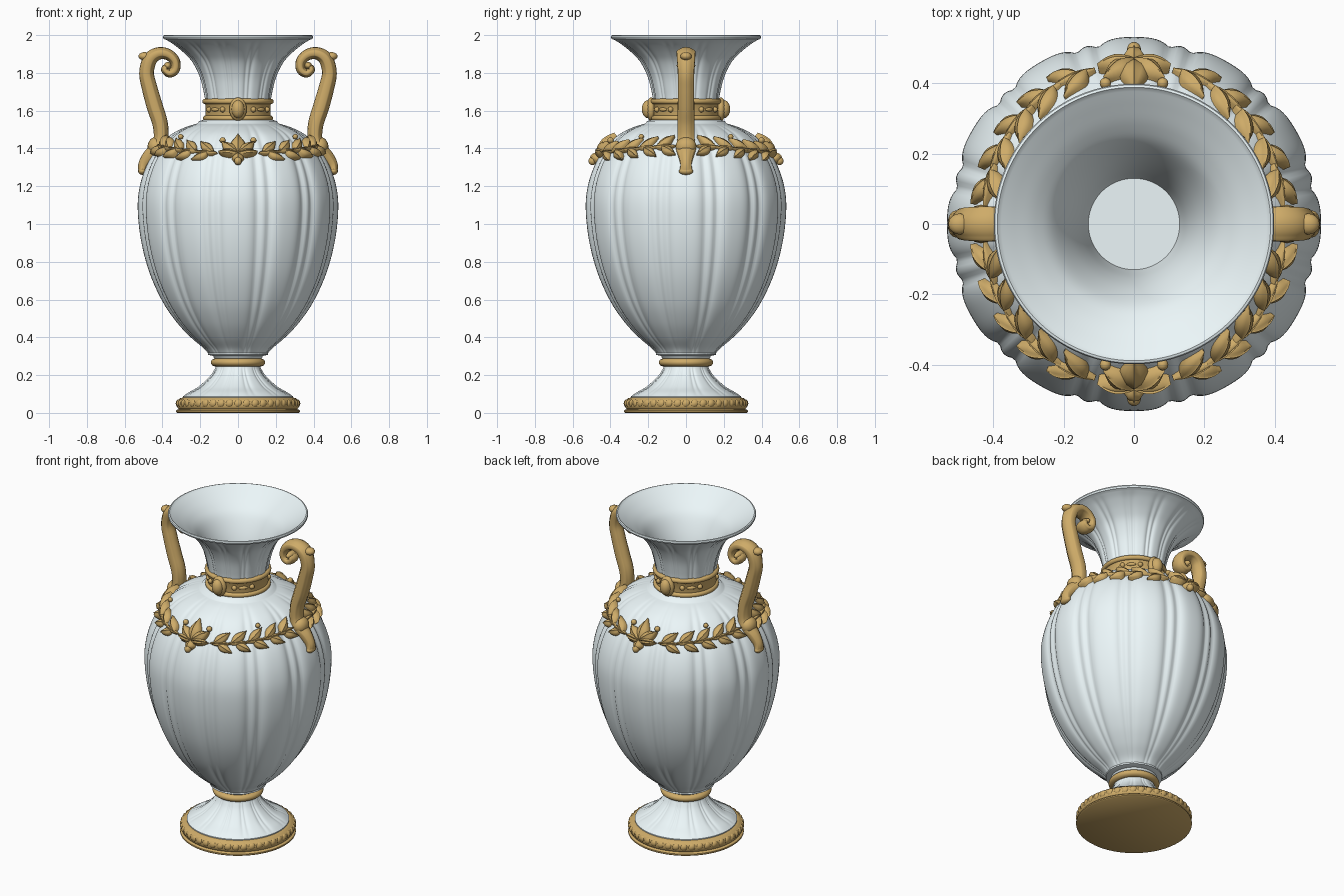
import bpy, bmesh
from math import sin, cos, pi, radians, degrees, sqrt, copysign
from mathutils import Matrix, Vector

if "Cube" in bpy.data.objects:
    bpy.data.objects.remove(bpy.data.objects["Cube"])


def material(name, col):
    m = bpy.data.materials.new(name)
    m.diffuse_color = (*col, 1)
    m.use_nodes = True
    m.node_tree.nodes["Principled BSDF"].inputs["Base Color"].default_value = m.diffuse_color
    return m


WHITE = material("white_glaze", (0.84, 0.93, 0.95))
GOLD = material("gold", (0.62, 0.41, 0.14))


def finish(name, bm, mat, angle=40):
    bmesh.ops.recalc_face_normals(bm, faces=bm.faces[:])
    me = bpy.data.meshes.new(name)
    bm.to_mesh(me)
    bm.free()
    me.materials.append(mat)
    ob = bpy.data.objects.new(name, me)
    bpy.context.collection.objects.link(ob)
    bpy.ops.object.select_all(action='DESELECT')
    ob.select_set(True)
    bpy.context.view_layer.objects.active = ob
    bpy.ops.object.shade_smooth_by_angle(angle=radians(angle))
    return ob


def smooth(pts, n=5):
    """Catmull-Rom curve through tuples of any length."""
    out = []
    for i in range(len(pts) - 1):
        p = [pts[max(i - 1, 0)], pts[i], pts[i + 1], pts[min(i + 2, len(pts) - 1)]]
        for k in range(n):
            t = k / n
            out.append(tuple(0.5 * (2 * b + (c - a) * t + (2 * a - 5 * b + 4 * c - d) * t * t
                                    + (3 * b - a - 3 * c + d) * t ** 3) for a, b, c, d in zip(*p)))
    return out + [tuple(pts[-1])]


def flute(a):
    """Depth 0..1: twelve broad lobes with a narrow rib between each pair."""
    d = abs((degrees(a) + 15) % 30 - 15)
    return (d / 11.5) ** 4 if d < 11.5 else 1 - 0.6 * sin(pi / 2 * (d - 11.5) / 3.5)


def lathe(name, prof, mat, seg=96):
    """Profile of (radius, z, flute depth); radius 0 closes the end."""
    bm = bmesh.new()
    rings = []
    for r, z, amp in prof:
        if r < 1e-5:
            rings.append([bm.verts.new((0, 0, z))] * seg)
            continue
        rings.append([])
        for i in range(seg):
            a = 2 * pi * i / seg
            q = r * (1 - amp * flute(a))
            rings[-1].append(bm.verts.new((q * cos(a), q * sin(a), z)))
    for A, B in zip(rings, rings[1:]):
        for i in range(seg):
            j = (i + 1) % seg
            bm.faces.new(list(dict.fromkeys((A[i], A[j], B[j], B[i]))))
    return finish(name, bm, mat)


def blob(bm, loc, scale, rot=0, tilt=0):
    m = (Matrix.Translation(loc) @ Matrix.Rotation(rot, 4, 'Z') @ Matrix.Rotation(tilt, 4, 'X')
         @ Matrix.Diagonal((*scale, 1)))
    bmesh.ops.create_uvsphere(bm, u_segments=16, v_segments=10, radius=1, matrix=m)


# fluted body
BODY = smooth([(.16, .318, .02), (.185, .345, .04), (.25, .40, .04), (.325, .48, .04), (.40, .59, .04),
               (.468, .74, .04), (.513, .91, .04), (.531, 1.08, .04), (.520, 1.2, .04), (.484, 1.31, .04),
               (.43, 1.4, .04), (.36, 1.47, .04), (.28, 1.512, .03), (.215, 1.532, 0)])
lathe("body", [(0, .30, 0), (.125, .30, 0), (.16, .308, 0)] + BODY
      + [(.205, 1.545, 0), (.18, 1.552, 0), (.17, 1.57, 0), (0, 1.57, 0)], WHITE, 264)

# fluted trumpet neck with a plain inside
neck = smooth([(.165, 1.57, .05), (.172, 1.64, .05), (.182, 1.7, .05), (.203, 1.78, .05), (.24, 1.855, .05),
               (.285, 1.905, .04), (.34, 1.95, .025), (.38, 1.975, 0)])
inner = smooth([(.382, 1.994, 0), (.34, 1.967, 0), (.28, 1.925, 0), (.23, 1.875, 0), (.185, 1.79, 0),
                (.155, 1.7, 0), (.135, 1.6, 0), (.128, 1.56, 0)])
lathe("neck", [(0, 1.555, 0), (.165, 1.555, 0)] + neck
      + [(.394, 1.98, 0), (.398, 1.99, 0), (.395, 1.998, 0), (.388, 2.0, 0)]
      + inner + [(0, 1.56, 0)], WHITE, 264)

# fluted foot
foot = smooth([(.29, .088, 0), (.262, .108, .03), (.215, .135, .05), (.172, .17, .05),
               (.14, .205, .05), (.122, .235, .03)])
lathe("foot", [(0, .07, 0), (.29, .07, 0)] + foot
      + [(.118, .245, 0), (.118, .285, 0), (.128, .292, 0), (.132, .305, 0), (.12, .318, 0), (0, .318, 0)],
      WHITE, 264)


def roll(r, z, w, h, n=10):
    """Half-round moulding for a profile."""
    return [(r + w * cos(t), z + h * sin(t), 0) for t in [pi * (k / n - .5) for k in range(n + 1)]]


# gold ring under the body
lathe("foot_ring", [(0, .246, 0)] + roll(.118, .267, .026, .021, 12) + [(0, .288, 0)], GOLD)

# gold plinth with one wide rope band
lathe("plinth", [(0, 0, 0), (.322, 0, 0), (.328, .005, 0), (.328, .013, 0), (.322, .018, 0)]
      + roll(.312, .046, .012, .026) + [(.308, .077, 0), (.29, .082, 0), (0, .082, 0)], GOLD)
bm = bmesh.new()
for i in range(44):
    a = 2 * pi * i / 44
    blob(bm, (.313 * cos(a), .313 * sin(a), .05), (.017, .024, .021), a, .5)
finish("plinth_beads", bm, GOLD)

# gold collar with rolled edges, front and back cameos and studs
lathe("collar", [(.15, 1.545, 0)] + roll(.172, 1.56, .014, .014) + [(.173, 1.58, 0), (.173, 1.632, 0)]
      + roll(.175, 1.649, .014, .014) + [(.15, 1.665, 0)], GOLD)
bm = bmesh.new()
for s in (-1, 1):
    blob(bm, (0, s * .185, 1.608), (.046, .026, .062))
    blob(bm, (0, s * .20, 1.608), (.034, .034, .048))
    for d in (28, 45, 62, 118, 135, 152):
        a = radians(d) * s
        round_stud = d in (28, 62, 118, 152)
        blob(bm, (.173 * cos(a), .173 * sin(a), 1.606),
             (.016, .015, .015) if round_stud else (.010, .028, .010), a)
finish("collar_cameos", bm, GOLD)

# S-scroll handles: (x, z, half thickness, half width)
PATH = smooth([(.372, 1.838, .016, .04), (.388, 1.818, .02, .042), (.362, 1.797, .022, .044),
               (.333, 1.818, .025, .045), (.334, 1.862, .027, .046), (.37, 1.897, .03, .048),
               (.42, 1.903, .033, .050), (.465, 1.872, .038, .048), (.484, 1.80, .039, .043),
               (.468, 1.72, .041, .043), (.440, 1.62, .043, .044), (.412, 1.53, .041, .045),
               (.408, 1.45, .039, .046), (.432, 1.395, .042, .052), (.472, 1.355, .036, .038),
               (.500, 1.315, .028, .03), (.508, 1.28, .02, .034)], 6)


def spow(v):
    return copysign(abs(v) ** .65, v)


def handle(name, side):
    bm = bmesh.new()
    rings = []
    n = 24
    for i, (x, z, th, w) in enumerate(PATH):
        a, b = PATH[max(i - 1, 0)], PATH[min(i + 1, len(PATH) - 1)]
        t = Vector((b[0] - a[0], b[1] - a[1])).normalized()
        ring = []
        for k in range(n):
            p = 2 * pi * k / n
            o = th * spow(sin(p)) * (.86 + .14 * cos(4 * p))
            ring.append(bm.verts.new((side * (x - t.y * o), w * spow(cos(p)), z + t.x * o)))
        rings.append(ring)
    for A, B in zip(rings, rings[1:]):
        for k in range(n):
            bm.faces.new((A[k], A[(k + 1) % n], B[(k + 1) % n], B[k]))
    bm.faces.new(rings[0])
    bm.faces.new(rings[-1])
    blob(bm, (side * .372, 0, 1.838), (.02, .05, .02))            # scroll eye
    blob(bm, (side * .495, 0, 1.888), (.032, .03, .022))          # leaf tip on top
    blob(bm, (side * .435, 0, 1.41), (.044, .055, .05))           # leaf base
    blob(bm, (side * .507, 0, 1.28), (.022, .038, .02))           # lower curl
    finish(name, bm, GOLD, 50)


handle("handle_right", 1)
handle("handle_left", -1)


# laurel garland wrapped onto the shoulder
def surface(a, z, h):
    for (r0, z0, _), (r1, z1, _) in zip(BODY, BODY[1:]):
        if z0 <= z <= z1:
            break
    slope = (r1 - r0) / (z1 - z0)
    r = r0 + slope * (z - z0)
    k = sqrt(1 + slope * slope)
    r += h / k
    return (r * sin(a), -r * cos(a), z - h * slope / k)


def leaf(bm, a0, z0, ang, L, W, H=.03, flip=1):
    rows = []
    for i in range(11):
        t = i / 10
        w = W * max(sin(pi * t ** .8), .04)
        row = []
        for v, h in ((-1, -.03), (-1, .010), (-.5, H * .8), (-.12, H * .85), (0, H),
                     (.12, H * .85), (.5, H * .8), (1, .010), (1, -.03)):
            u, q = L * t, w * v
            arc, dz = u * cos(ang) - q * sin(ang), (u * sin(ang) + q * cos(ang)) * .78
            hh = h * (.55 + .45 * sin(pi * t)) if h > 0 else h
            row.append(bm.verts.new(surface(a0 + flip * arc / .44, z0 + dz, hh)))
        rows.append(row)
    for A, B in zip(rows, rows[1:]):
        for k in range(8):
            bm.faces.new((A[k], A[k + 1], B[k + 1], B[k]))


bm = bmesh.new()
for turn in (0, pi):
    # central palmette
    for ang, L, W in ((90, .125, .044), (38, .115, .034), (142, .115, .034), (5, .10, .026), (175, .10, .026),
                      (270, .07, .03)):
        leaf(bm, turn, 1.368, radians(ang), L, W, .042)
    blob(bm, surface(turn, 1.325, .02), (.02, .022, .022))
    for flip in (1, -1):
        blob(bm, surface(turn + flip * radians(11.5), 1.435, .012), (.016, .016, .016))
        blob(bm, surface(turn + flip * radians(52), 1.455, .01), (.014, .014, .014))
        # leaf pairs on a stem
        for i in range(5):
            a = turn + flip * radians(17 + i * 13)
            z = 1.375 + .03 * i / 4
            leaf(bm, a, z, radians(38), .115, .027, flip=flip)
            leaf(bm, a + flip * .06, z, radians(-32), .095, .025, flip=flip)
            leaf(bm, a - flip * .05, z, radians(3), .13, .014, .022, flip=flip)
finish("laurel_garland", bm, GOLD, 50)
